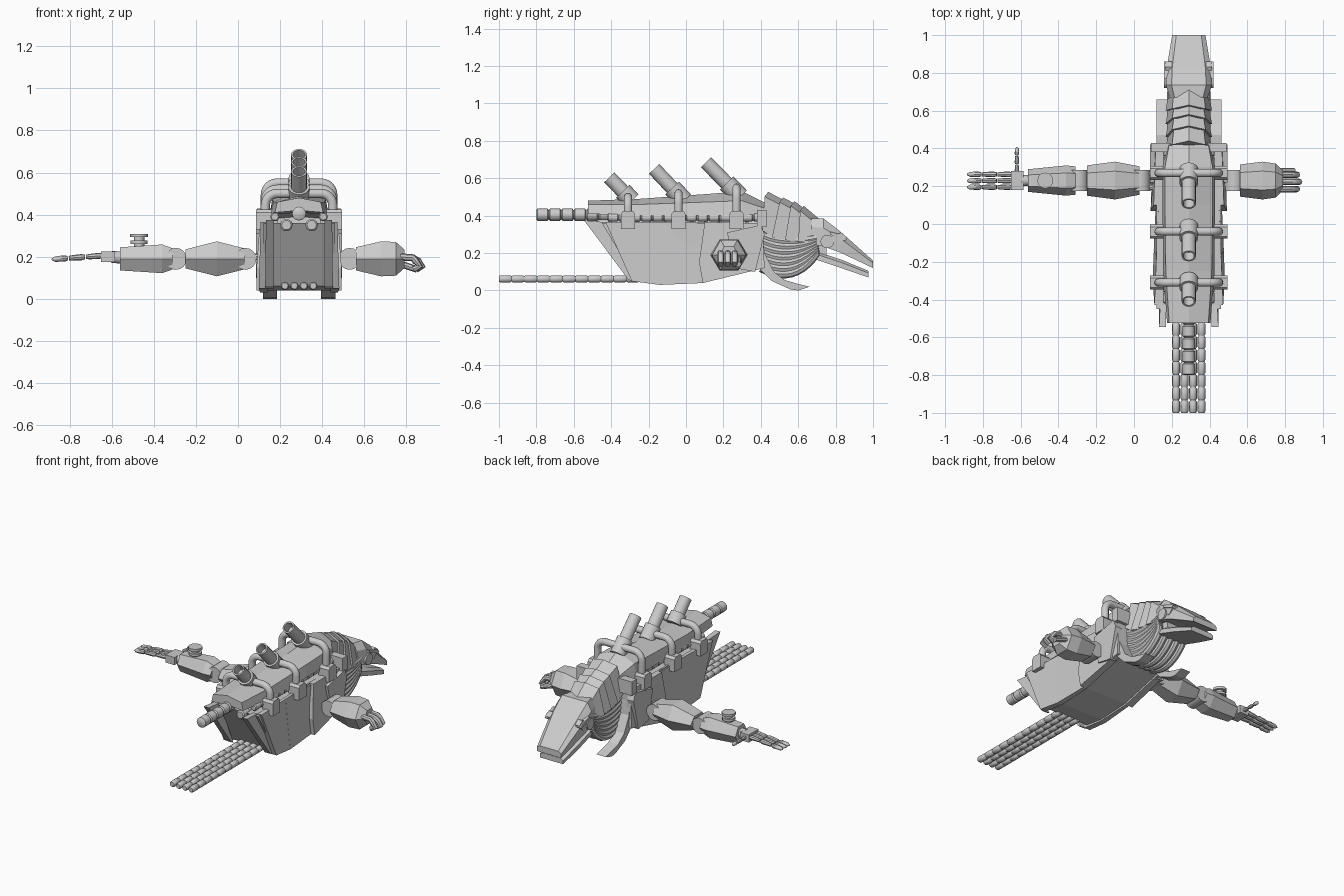
import bpy, bmesh, math
from mathutils import Vector

if "Cube" in bpy.data.objects:
    bpy.data.objects.remove(bpy.data.objects["Cube"])

CX = 0.29                    # body centre line
ARM_Y, ARM_Z = 0.23, 0.19    # arm axis
SIDES = (("left", 1), ("right", -1))
X, Y, Z = Vector((1, 0, 0)), Vector((0, 1, 0)), Vector((0, 0, 1))

metal = bpy.data.materials.new("plain_grey_metal")
metal.use_nodes = True
metal.diffuse_color = (0.6, 0.6, 0.6, 1)
metal.node_tree.nodes["Principled BSDF"].inputs["Base Color"].default_value = metal.diffuse_color


def loft(name, rings, smooth=False):
    """Join equal rings of points into one closed solid."""
    bm = bmesh.new()
    loops = [[bm.verts.new(p) for p in ring] for ring in rings]
    n = len(loops[0])
    for a, b in zip(loops, loops[1:]):
        for i in range(n):
            j = (i + 1) % n
            bm.faces.new((a[i], a[j], b[j], b[i]))
    bm.faces.new(loops[0])
    bm.faces.new(loops[-1])
    bmesh.ops.recalc_face_normals(bm, faces=bm.faces)
    mesh = bpy.data.meshes.new(name)
    bm.to_mesh(mesh)
    bm.free()
    mesh.materials.append(metal)
    if smooth:
        mesh.shade_smooth()
        mesh.set_sharp_from_angle(angle=math.radians(40))
    ob = bpy.data.objects.new(name, mesh)
    bpy.context.collection.objects.link(ob)
    return ob


def sweep(name, points, radii, normal, n=12):
    """Round tube along a flat path; normal is square to the path's plane."""
    pts = [Vector(p) for p in points]
    if not isinstance(radii, (list, tuple)):
        radii = [radii] * len(pts)
    rings, last = [], None
    for i, (p, r) in enumerate(zip(pts, radii)):
        d = pts[min(i + 1, len(pts) - 1)] - pts[max(i - 1, 0)]
        # A step back on the path keeps the direction of the first stretch
        d = d.normalized() if d.length > 1e-5 else last
        last = d
        side = normal.cross(d)
        rings.append([p + (normal * math.cos(t) + side * math.sin(t)) * r
                      for t in (math.tau * k / n for k in range(n))])
    return loft(name, rings, n > 6)


def hollow_pipe(name, a, b, r, wall, depth, normal):
    """Straight pipe from a to b with a recessed mouth at b."""
    a, b = Vector(a), Vector(b)
    d = (b - a).normalized()
    side = normal.cross(d)
    stations = ((a, r), (b, r), (b, r - wall), (b - d * depth, r - wall))
    loft(name, [[p + (normal * math.cos(t) + side * math.sin(t)) * q
                 for t in (math.tau * k / 16 for k in range(16))]
                for p, q in stations], True)


def box(name, lo, hi):
    loft(name, [[(x, lo[1], lo[2]), (x, hi[1], lo[2]), (x, hi[1], hi[2]), (x, lo[1], hi[2])]
                for x in (lo[0], hi[0])])


def prism(name, profile, s, inner, outer):
    """Side profile (y, z) given width on side s of the centre line."""
    loft(name, [[(CX + s * w, y, z) for y, z in profile] for w in (inner, outer)])


def segmented(name, x, z, y0, y1, r, count, n=10):
    """Tube made of sleeves with narrow grooves between them."""
    path, radii = [], []
    step = (y1 - y0) / count
    for i in range(count):
        a = y0 + i * step
        path += [(x, a, z), (x, a + step * 0.1, z), (x, a + step * 0.88, z), (x, a + step * 0.98, z)]
        radii += [r * 0.75, r, r, r * 0.75]
    sweep(name, path, radii, X, n)


# Hull core and stepped side armour
prism("hull_core", [(-.45, .36), (-.27, .06), (-.14, .04), (.08, .05), (.41, .13), (.41, .36)],
      1, -.17, .17)
PANELS = {
    "rear": ([(-.545, .375), (-.43, .365), (-.29, .05), (-.31, .06)], .12, .16),
    "aft": ([(-.43, .365), (-.17, .365), (-.14, .03), (-.29, .05)], .15, .185),
    "middle": ([(-.17, .365), (.1, .365), (.07, .15), (.09, .04), (-.14, .03)], .15, .175),
    "fore": ([(.1, .365), (.41, .36), (.42, .12), (.09, .04), (.07, .15)], .15, .19),
}
for side, s in SIDES:
    for label, (profile, inner, outer) in PANELS.items():
        ys = [p[0] for p in profile]
        lean = lambda y: outer + .012 * (max(ys) - y) / (max(ys) - min(ys))
        loft(f"{side}_{label}_armour",
             [[(CX + s * inner, y, z) for y, z in profile],
              [(CX + s * (lean(y) - (.015 if z > .3 else 0)), y, z) for y, z in profile]])
    prism(f"{side}_front_block", [(.38, .34), (.43, .34), (.43, .43), (.38, .43)], s, .1, .2)
    prism(f"{side}_shoulder_plate", [(.22, .31), (.4, .35), (.42, .3), (.37, .1), (.26, .12)],
          s, .16, .205)
    # Curved lower fin
    prism(f"{side}_curved_fin",
          [(.35, .27), (.39, .12), (.46, .05), (.56, .005), (.6, 0), (.66, .02), (.6, .035),
           (.53, .055), (.47, .1), (.42, .2), (.41, .29)], s, .105, .172)

# Roof shell over the spine
shell = [(-.525, .48, .41, .115), (-.25, .49, .4, .135), (.1, .515, .4, .14),
         (.3, .53, .4, .14), (.42, .47, .38, .115)]
loft("roof_shell", [[(CX - w, y, low), (CX - w * .9, y, (low + top) / 2 + .015), (CX, y, top),
                     (CX + w * .9, y, (low + top) / 2 + .015), (CX + w, y, low), (CX, y, low + .01)]
                    for y, top, low, w in shell])

# Spine barrel, side conduits and rear tubes
segmented("spine_barrel", CX, .405, -.8, .4, .033, 18, 12)
for side, s in SIDES:
    segmented(f"{side}_inner_conduit", CX + s * .06, .35, -.48, .4, .03, 12)
    segmented(f"{side}_deck_conduit", CX + s * .115, .39, -.42, .42, .022, 14)
for i in range(4):
    segmented(f"rear_tube_{i + 1}", CX + (i - 1.5) * .045, .062, -1, -.25, .02, 11)

# Exhaust stacks, each fed by an arched pipe on both sides
STACKS = ((-.31, .5, (-.29, .48), (-.41, .605)),
          (-.04, .52, (-.01, .48), (-.17, .65)),
          (.27, .55, (.29, .5), (.107, .685)))
for i, (y, crest, base, tip) in enumerate(STACKS):
    foot, mouth = Vector((CX, *base)), Vector((CX, *tip))
    collar = foot.lerp(mouth, .4)
    sweep(f"stack_collar_{i + 1}", [foot, collar], .05, X, 16)
    hollow_pipe(f"exhaust_stack_{i + 1}", foot, mouth, .038, .009, .06, X)
    for side, s in SIDES:
        bend = [(CX + s * (.105 + .055 * math.cos(t)), y, crest - .055 + .055 * math.sin(t))
                for t in (math.pi / 2 * k / 6 for k in range(7))]
        path = [(CX + s * .16, y, .4)] + bend + [(CX + s * .02, y, crest)]
        sweep(f"{side}_arched_pipe_{i + 1}", path, .022, Y)
        prism(f"{side}_pipe_clamp_{i + 1}",
              [(y - .038, .33), (y + .038, .33), (y + .038, .41), (y + .025, .425),
               (y - .025, .425), (y - .038, .41)], s, .13, .205)

# Overlapping neck bands
ridge = [(.44, .515), (.52, .485), (.58, .465), (.63, .44), (.71, .385)]
hem = [(.41, .32), (.46, .285), (.53, .27), (.6, .26), (.68, .255)]


def band_ring(top, low, scale):
    half = [(.085, top[0] - .02, top[1] - .025), (.118, low[0], low[1])]
    right = [(CX - w * scale, y, z) for w, y, z in half]
    left = [(CX + w * scale, y, z) for w, y, z in reversed(half)]
    return [(CX, top[0], top[1])] + right + left


for i in range(4):
    raised = (ridge[i][0], ridge[i][1] + .012)
    loft(f"neck_band_{i + 1}", [band_ring(raised, hem[i], 1.04),
                                band_ring(ridge[i + 1], hem[i + 1], .93)])

# Throat cables
for k in range(7):
    start, mid, end = (.4, .3 - .03 * k), (.52 + .01 * k, .24 - .036 * k), (.7, .28 - .013 * k)
    curve = [[(1 - t) ** 2 * a + 2 * t * (1 - t) * b + t * t * c
              for a, b, c in zip(start, mid, end)] for t in (j / 10 for j in range(11))]
    columns = range(-2, 3) if k > 4 else (-2, 2)
    for c in columns:
        sweep(f"throat_cable_{k + 1}_{c + 3}", [(CX + c * .046, y, z) for y, z in curve],
              .022, X, 8)


# Head: tapered skull and lower jaw
def slab(name, stations):
    loft(name, [[(CX - w, y, low), (CX - w, y, (top * 2 + low) / 3), (CX - w * .75, y, top),
                 (CX + w * .75, y, top), (CX + w, y, (top * 2 + low) / 3), (CX + w, y, low)]
                for y, top, low, w in stations])


slab("skull", [(.67, .385, .25, .1), (.735, .385, .235, .122), (.82, .32, .205, .118),
               (1, .16, .12, .088)])
slab("lower_jaw", [(.68, .215, .17, .1), (.83, .165, .12, .098), (.975, .105, .07, .084)])
box("jaw_root", (CX - .08, .66, .17), (CX + .08, .75, .27))
for side, s in SIDES:
    sweep(f"{side}_jaw_hinge", [(CX + s * .09, .755, .262), (CX + s * .13, .755, .262)], .036, Y, 16)
    prism(f"{side}_eye_guard", [(.78, .29), (.83, .31), (.86, .285), (.82, .24), (.8, .24)],
          s, .09, .122)
    prism(f"{side}_brow", [(.77, .315), (.84, .295), (.86, .275), (.85, .265), (.77, .3)],
          s, .08, .13)


# Arms: hexagonal armour around round joints
def hex_armour(name, stations):
    loft(name, [[(x, ARM_Y + dy * math.cos(t), ARM_Z + dz * math.sin(t) / .866)
                 for t in (math.tau * k / 6 for k in range(6))] for x, dy, dz in stations])


def joint(name, x):
    sweep(f"{name}_hub", [(x, ARM_Y - .055, ARM_Z), (x, ARM_Y + .055, ARM_Z)], .052, X, 16)
    for k in (-1, 0, 1):
        y = ARM_Y + k * .036
        sweep(f"{name}_rod_{k + 2}", [(x - .07, y, ARM_Z + .01), (x + .07, y, ARM_Z + .01)], .015, Y, 8)


joint("right_shoulder", .035)
joint("right_elbow", -.295)
joint("left_shoulder", .53)
hex_armour("right_upper_arm", [(.03, .075, .05), (-.1, .1, .083), (-.25, .08, .045)])
hex_armour("right_forearm", [(-.31, .075, .05), (-.36, .08, .068), (-.56, .06, .055)])
hex_armour("left_forearm", [(.56, .085, .055), (.68, .1, .083), (.75, .09, .08), (.79, .05, .045)])

# Stacked device on the right forearm
for i, r in enumerate((.025, .04, .025, .042)):
    z = .245 + i * .016
    sweep(f"forearm_device_{i + 1}", [(-.47, ARM_Y, z), (-.47, ARM_Y, z + .016)], r, X, 12)


# Open right hand
def finger(name, start, end, normal, r):
    a, b = Vector(start), Vector(end)
    for i in range(3):
        p, q = a.lerp(b, i / 3), a.lerp(b, (i + .94) / 3)
        tip = r * (.25 if i == 2 else .7)
        sweep(f"{name}_{i + 1}", [p, p.lerp(q, .2), p.lerp(q, .8), q], [r * .7, r, r * .85, tip], normal, 8)


sweep("right_wrist", [(-.55, ARM_Y, .195), (-.6, ARM_Y, .2)], .03, Y, 10)
box("right_palm", (-.65, .18, .175), (-.585, .28, .225))
for i in range(3):
    y = .195 + i * .034
    finger(f"right_finger_{i + 1}", (-.645, y, .205), (-.89, y, .187), Y, .015)
finger("right_thumb", (-.62, .27, .2), (-.62, .41, .2), X, .012)

# Curled left hand
for i in range(3):
    y = .185 + i * .038
    reach = .875 - .012 * abs(i - 1)
    path = [(.76, y, .2), (.83, y, .195), (reach - .02, y, .18), (reach, y, .155), (reach - .03, y, .14)]
    sweep(f"left_finger_{i + 1}", path, .017, Y, 8)
sweep("left_thumb", [(.76, .28, .17), (.82, .28, .15), (.85, .28, .14)], .016, Y, 8)
